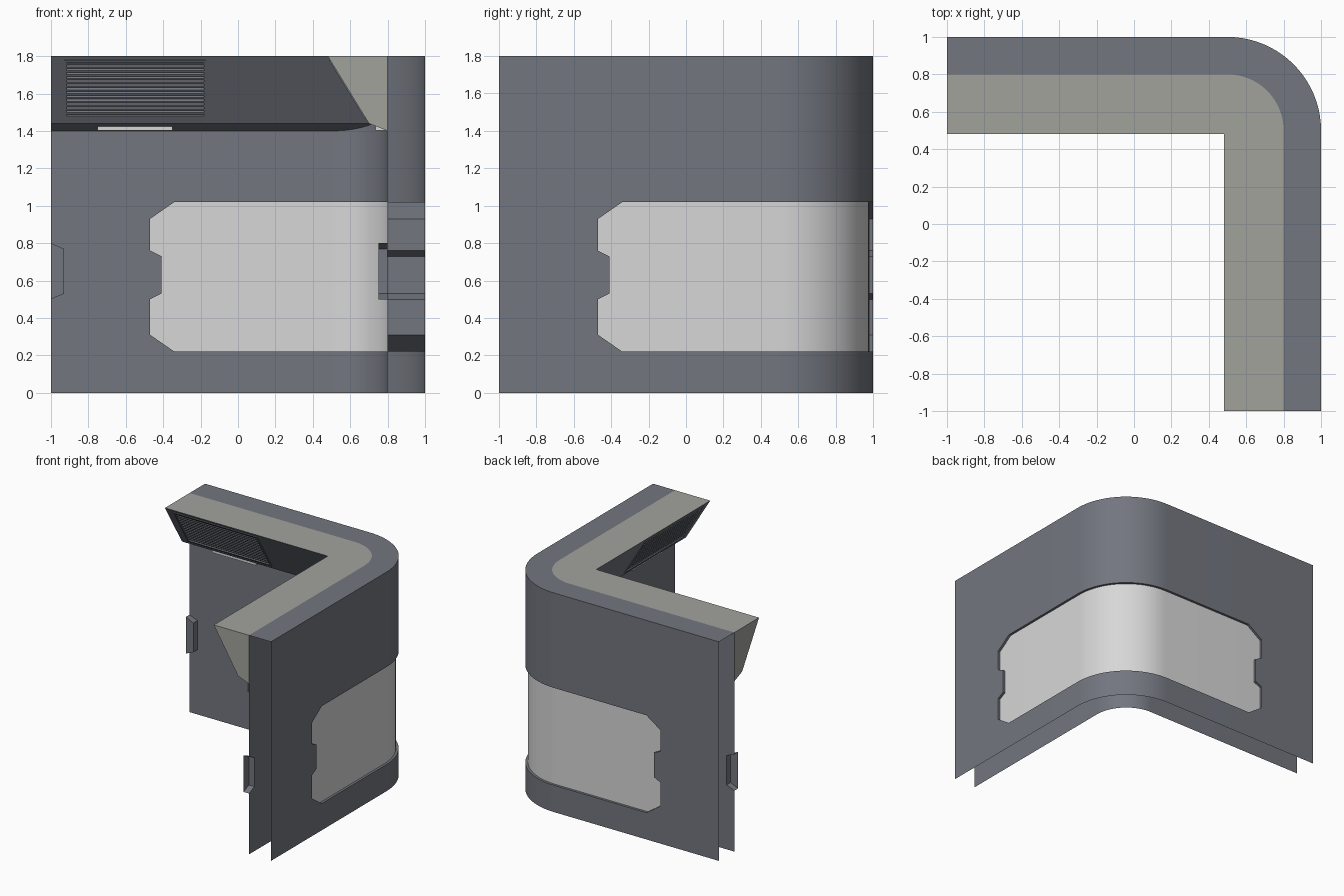
import bpy, bmesh, math
from mathutils import Vector

if "Cube" in bpy.data.objects:
    bpy.data.objects.remove(bpy.data.objects["Cube"])


def material(name, rgb):
    m = bpy.data.materials.new(name)
    m.diffuse_color = (*rgb, 1)
    m.use_nodes = True
    m.node_tree.nodes["Principled BSDF"].inputs["Base Color"].default_value = m.diffuse_color
    return m


WALL = material("slate wall", (0.170, 0.181, 0.211))
LIGHT = material("pale panel", (0.68, 0.68, 0.68))
TRIM = material("warm grey trim", (0.36, 0.365, 0.335))


def build(name, polys, mat):
    """Make an object from polygons of one arm, plus its twin across the x=y diagonal."""
    bm = bmesh.new()
    for p in polys:
        p = [Vector(v) for v in p]
        bm.faces.new([bm.verts.new(v) for v in p])
        bm.faces.new([bm.verts.new((v.y, v.x, v.z)) for v in reversed(p)])
    bmesh.ops.remove_doubles(bm, verts=bm.verts, dist=1e-5)
    me = bpy.data.meshes.new(name)
    bm.to_mesh(me)
    bm.free()
    me.materials.append(mat)
    ob = bpy.data.objects.new(name, me)
    bpy.context.collection.objects.link(ob)
    bpy.context.view_layer.objects.active = ob
    ob.select_set(True)
    bpy.ops.object.shade_smooth_by_angle(angle=math.radians(25))
    ob.select_set(False)
    return ob


# Columns along one arm: straight run, then half of the rounded corner
STEPS = 10
COLS = [(-0.34, 0), (0.5, 0)] + [(0.5, math.pi / 4 * i / STEPS) for i in range(1, STEPS + 1)]


def at(col, z, off):
    u, a = col
    if a == 0:
        return (u, 1 - off, z)
    r = 0.5 - off
    return (0.5 + r * math.sin(a), 0.5 + r * math.cos(a), z)


def strip(z0, z1, off, cols=COLS):
    return [[at(a, z0, off), at(b, z0, off), at(b, z1, off), at(a, z1, off)]
            for a, b in zip(cols, cols[1:])]


def flip(polys):
    return [p[::-1] for p in polys]


H, LO, HI = 1.8, 0.22, 1.02
# Stepped end of the panel opening, and the notch at the inner wall end
EDGE = [(-0.34, LO), (-0.47, 0.31), (-0.47, 0.50), (-0.41, 0.53),
        (-0.41, 0.73), (-0.47, 0.76), (-0.47, 0.93), (-0.34, HI)]
NOTCH = [(-1, 0.8), (-0.93, 0.77), (-0.93, 0.53), (-1, 0.5)]


def plane(pts, off):
    return [(u, 1 - off, z) for u, z in pts]


def wall(off, notch):
    end = [(-1, 0), (-0.34, 0)] + EDGE + [(-0.34, H), (-1, H)] + notch
    return [plane(end, off)] + strip(0, LO, off) + strip(HI, H, off)


def panel(off):
    return [plane(EDGE, off)] + strip(LO, HI, off)


# Outer and inner wall sheets
build("outer_wall", flip(wall(0, [])), WALL)
build("inner_wall", wall(0.2, NOTCH), WALL)

# Recess behind the end notch
recess = [plane(NOTCH[::-1], 0.25)]
for a, b in zip(NOTCH, NOTCH[1:]):
    recess.append(plane([a, b], 0.2) + plane([b, a], 0.25))
build("end_notch_recess", recess, WALL)

# Panel opening lining between both walls
lining = [plane([b, a], 0) + plane([a, b], 0.2) for a, b in zip(EDGE, EDGE[1:])]
for a, b in zip(COLS, COLS[1:]):
    for z in (LO, HI):
        lining.append([at(a, z, 0.2), at(b, z, 0.2), at(b, z, 0), at(a, z, 0)])
build("panel_lining", lining, WALL)

# Pale panels, slightly recessed in each wall
build("outer_panel", flip(panel(0.02)), LIGHT)
build("inner_panel", panel(0.18), LIGHT)

# Top strip closing the gap between the walls
full = [(-1, 0)] + COLS[1:]
build("wall_top", [[at(a, H, 0.2), at(b, H, 0.2), at(b, H, 0), at(a, H, 0)]
                   for a, b in zip(full, full[1:])], WALL)

# Canopy top and triangular end caps
top = [(-1, 0.48, H), (0.48, 0.48, H)] + [at(c, H, 0.2) for c in reversed(full)]
cap = [(-1, 0.8, 1.4), (-1, 0.7, 1.44), (-1, 0.48, H), (-1, 0.8, H)]
build("canopy_top", [top, cap[::-1]], TRIM)

# Sloped canopy underside, mitred at the corner, with a vent opening
N = Vector((0, -0.36, -0.22)).normalized()
Z0, Z1, XL, XR = 1.47, 1.78, -0.93, -0.17


def slope(x, z, d=0.0):
    return Vector((x, 0.7 - 0.22 * (z - 1.44) / 0.36, z)) + N * d


def slope_quad(xa, xb, za, zb):
    return [slope(xa, za), slope(xb, za), slope(xb, zb), slope(xa, zb)]


build("canopy_slope", [
    slope_quad(-1, XL, 1.44, H), slope_quad(XL, XR, 1.44, Z0), slope_quad(XL, XR, Z1, H),
    [slope(XR, 1.44), slope(0.7, 1.44), slope(0.48, H), slope(XR, H)],
    [(-1, 0.8, 1.4), (0.8, 0.8, 1.4), (0.7, 0.7, 1.44), (-1, 0.7, 1.44)]], WALL)

# Vent frame: raised rim with walls running into the opening
rim = [(XL, Z0), (XR, Z0), (XR, Z1), (XL, Z1)]
w = 0.012
inner = [(XL + w, Z0 + w), (XR - w, Z0 + w), (XR - w, Z1 - w), (XL + w, Z1 - w)]
frame = []
for i in range(4):
    j = (i + 1) % 4
    a, b, c, d = rim[i], rim[j], inner[j], inner[i]
    frame.append([slope(*a), slope(*b), slope(*b, 0.006), slope(*a, 0.006)])
    frame.append([slope(*a, 0.006), slope(*b, 0.006), slope(*c, 0.006), slope(*d, 0.006)])
    frame.append([slope(*d, 0.006), slope(*c, 0.006), slope(*c, -0.02), slope(*d, -0.02)])
build("vent_frame", frame, WALL)

# Vent louvres: a saw-tooth sheet
slats, count = [], 14
xa, xb, step = XL + w, XR - w, (Z1 - Z0 - 2 * w) / count
for i in range(count):
    z = Z0 + w + i * step
    prof = [(z, -0.018), (z + step * 0.3, 0.0), (z + step * 0.75, 0.0), (z + step, -0.018)]
    for (za, da), (zb, db) in zip(prof, prof[1:]):
        slats.append([slope(xa, za, da), slope(xb, za, da), slope(xb, zb, db), slope(xa, zb, db)])
build("vent_louvres", slats, WALL)

# Small lamp plate under the canopy lip
l, r, yf, yb, zb, zt = -0.75, -0.35, 0.735, 0.785, 1.402, 1.425
build("lamp_plate", [
    [(l, yf, zb), (r, yf, zb), (r, yf, zt), (l, yf, zt)],
    [(l, yb, zb), (r, yb, zb), (r, yf, zb), (l, yf, zb)],
    [(l, yb, zb), (l, yf, zb), (l, yf, zt), (l, yb, zt)],
    [(r, yf, zb), (r, yb, zb), (r, yb, zt), (r, yf, zt)]], LIGHT)
